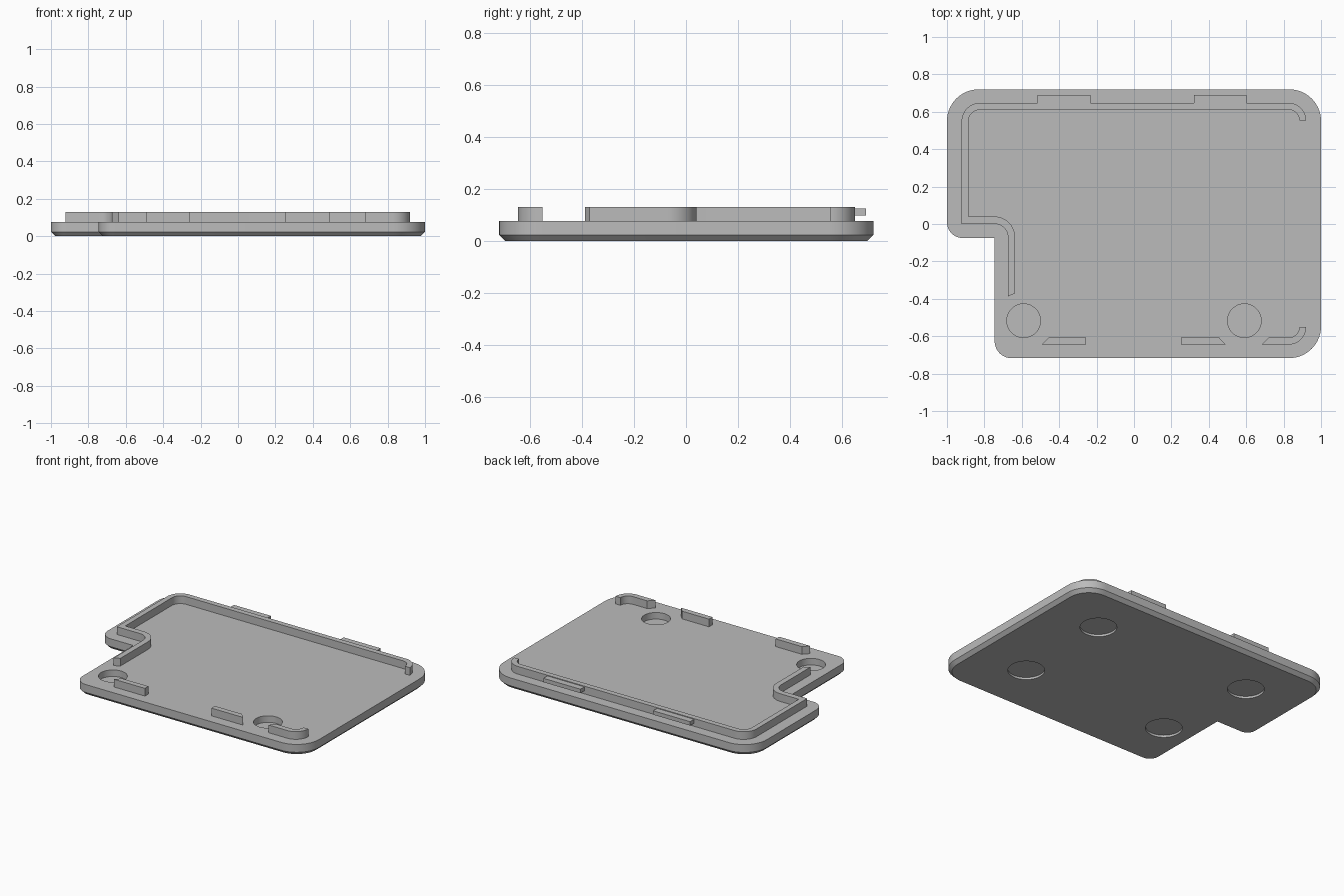
import bpy
import bmesh
from math import cos, sin, pi
from mathutils import Vector

if "Cube" in bpy.data.objects:
    bpy.data.objects.remove(bpy.data.objects["Cube"], do_unlink=True)

grey = bpy.data.materials.new("plain grey")
grey.use_nodes = True
grey.diffuse_color = (0.5, 0.5, 0.5, 1)
grey.node_tree.nodes["Principled BSDF"].inputs["Base Color"].default_value = grey.diffuse_color

TOP = 0.077        # plate top
RIM_TOP = 0.13     # top of the upright walls
CHAMFER = 0.023


def outline(corners, inset=0.0, steps=14):
    """Counter-clockwise corners (x, y, radius) to points; right angles where rounded."""
    points = []
    for i, (x, y, r) in enumerate(corners):
        p = Vector((x, y))
        a = (Vector(corners[i - 1][:2]) - p).normalized()
        b = (Vector(corners[(i + 1) % len(corners)][:2]) - p).normalized()
        if inset:
            p += inset * (Vector((a.y, -a.x)) + Vector((-b.y, b.x)))
            r = max(r - inset, 0)
        if r == 0:
            points.append(p)
            continue
        c = p + (a + b) * r
        for k in range(steps + 1):
            t = k / steps * pi / 2
            points.append(c - r * (b * cos(t) + a * sin(t)))
    return points


def loft(name, layers):
    """Solid from stacked outlines [(points, z), ...]."""
    bm = bmesh.new()
    rings = [[bm.verts.new((p.x, p.y, z)) for p in pts] for pts, z in layers]
    bm.faces.new(rings[0][::-1])
    bm.faces.new(rings[-1])
    n = len(rings[0])
    for low, high in zip(rings, rings[1:]):
        for i in range(n):
            j = (i + 1) % n
            bm.faces.new((low[i], low[j], high[j], high[i]))
    bmesh.ops.recalc_face_normals(bm, faces=bm.faces)
    mesh = bpy.data.meshes.new(name)
    bm.to_mesh(mesh)
    bm.free()
    mesh.materials.append(grey)
    obj = bpy.data.objects.new(name, mesh)
    bpy.context.collection.objects.link(obj)
    return obj


def prism(name, corners, low=TOP - 0.003, high=RIM_TOP):
    pts = outline(corners)
    return loft(name, [(pts, low), (pts, high)])


def smooth(obj):
    bpy.ops.object.select_all(action="DESELECT")
    obj.select_set(True)
    bpy.context.view_layer.objects.active = obj
    bpy.ops.object.shade_smooth_by_angle(angle=0.5)


# Notched base plate with a chamfered underside
plate_corners = [(-0.745, -0.717, 0.09), (1, -0.717, 0.17), (1, 0.72, 0.17),
                 (-1, 0.72, 0.17), (-1, -0.075, 0.085), (-0.745, -0.075, 0)]
edge = outline(plate_corners)
plate = loft("base_plate", [(outline(plate_corners, CHAMFER), 0), (edge, CHAMFER), (edge, TOP)])


# Round blind recesses
def recess(name, x, y, radius, low, high):
    pts = [Vector((x + radius * cos(k * pi / 32), y + radius * sin(k * pi / 32))) for k in range(64)]
    cutter = loft(name, [(pts, low), (pts, high)])
    cutter.hide_render = True
    mod = plate.modifiers.new(name, "BOOLEAN")
    mod.object = cutter
    mod.operation = "DIFFERENCE"
    mod.solver = "EXACT"
    return cutter


cutters = [recess("top_recess_cutter", x, -0.517, 0.09, TOP - 0.045, TOP + 0.1) for x in (-0.59, 0.59)]
for x, y in ((0.6, 0.37), (-0.6, 0.37), (0.6, -0.33), (-0.52, -0.33)):
    cutters.append(recess("foot_recess_cutter", x, y, 0.115, -0.1, 0.015))
bpy.context.view_layer.objects.active = plate
plate.select_set(True)
for mod in list(plate.modifiers):
    bpy.ops.object.modifier_apply(modifier=mod.name)
for cutter in cutters:
    bpy.data.objects.remove(cutter, do_unlink=True)
smooth(plate)

# Long rim wall following the back, the right side and the notch
smooth(prism("rim_wall", [
    (0.92, 0.553, 0), (0.92, 0.648, 0.094), (-0.922, 0.648, 0.1), (-0.922, 0, 0),
    (-0.674, 0, 0.07), (-0.674, -0.388, 0), (-0.636, -0.37, 0), (-0.636, 0.04, 0.11),
    (-0.886, 0.04, 0), (-0.886, 0.611, 0.064), (0.884, 0.611, 0.057), (0.884, 0.553, 0)]))

# Curved wall in the front left corner
smooth(prism("corner_wall", [
    (0.682, -0.645, 0), (0.92, -0.645, 0.094), (0.92, -0.55, 0), (0.884, -0.55, 0),
    (0.884, -0.607, 0.056), (0.72, -0.607, 0)]))

# Short front walls with one slanted end
prism("front_wall_right", [(-0.493, -0.645, 0), (-0.257, -0.645, 0),
                           (-0.257, -0.607, 0), (-0.457, -0.607, 0)])
prism("front_wall_left", [(0.25, -0.645, 0), (0.49, -0.645, 0),
                          (0.455, -0.607, 0), (0.25, -0.607, 0)])

# Snap tabs on the back of the rim
for name, x in (("snap_tab_right", -0.515), ("snap_tab_left", 0.32)):
    prism(name, [(x, 0.64, 0), (x + 0.282, 0.64, 0), (x + 0.282, 0.691, 0), (x, 0.691, 0)], 0.098, 0.125)
